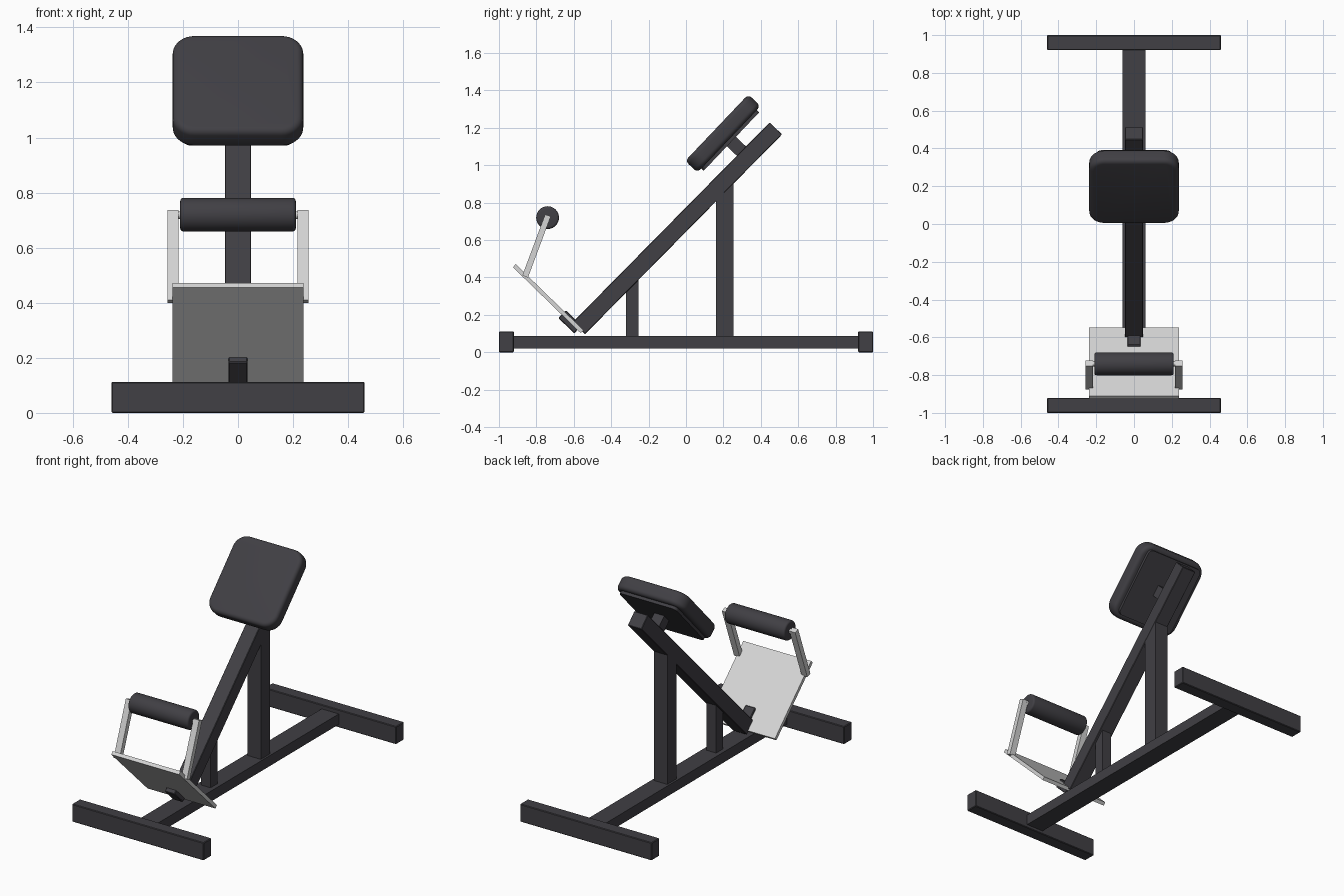
import bpy, bmesh, math
from mathutils import Matrix, Vector

if "Cube" in bpy.data.objects:
    bpy.data.objects.remove(bpy.data.objects["Cube"])


def material(name, rgb):
    m = bpy.data.materials.new(name)
    m.diffuse_color = (*rgb, 1)
    m.use_nodes = True
    m.node_tree.nodes["Principled BSDF"].inputs["Base Color"].default_value = m.diffuse_color
    return m


DARK = material("charcoal", (0.052, 0.050, 0.058))
STEEL = material("light steel", (0.66, 0.66, 0.66))


def finish(name, bm, mat, matrix, smooth=False):
    mesh = bpy.data.meshes.new(name)
    bm.to_mesh(mesh)
    bm.free()
    mesh.materials.append(mat)
    ob = bpy.data.objects.new(name, mesh)
    ob.matrix_world = matrix
    bpy.context.collection.objects.link(ob)
    if smooth:
        bpy.ops.object.select_all(action='DESELECT')
        ob.select_set(True)
        bpy.context.view_layer.objects.active = ob
        bpy.ops.object.shade_smooth_by_angle(angle=math.radians(40))
    return ob


def box(name, center, size, mat=DARK, tilt=0, corner=0, edge=0.004, segs=1):
    """Box tilted about x; corner rounds the local z edges, edge softens the rest."""
    bm = bmesh.new()
    bmesh.ops.create_cube(bm, size=1)
    bmesh.ops.scale(bm, vec=size, verts=bm.verts)
    if corner:
        upright = [e for e in bm.edges
                   if abs(e.verts[0].co.z - e.verts[1].co.z) > 1e-4]
        bmesh.ops.bevel(bm, geom=upright, offset=corner, segments=8,
                        profile=0.5, affect='EDGES')
    if edge:
        sharp = [e for e in bm.edges if e.calc_face_angle(0) > 0.8]
        bmesh.ops.bevel(bm, geom=sharp, offset=edge, segments=segs,
                        profile=0.5, affect='EDGES')
    m = Matrix.Translation(center) @ Matrix.Rotation(math.radians(tilt), 4, 'X')
    return finish(name, bm, mat, m, smooth=corner > 0)


def bar_x(name, center, radius, length, mat, edge=0, sides=32):
    """Round bar lying along x."""
    bm = bmesh.new()
    bmesh.ops.create_cone(bm, cap_ends=True, segments=sides, radius1=radius,
                          radius2=radius, depth=length)
    if edge:
        rim = [e for e in bm.edges if e.calc_face_angle(0) > 1]
        bmesh.ops.bevel(bm, geom=rim, offset=edge, segments=4,
                        profile=0.5, affect='EDGES')
    m = Matrix.Translation(center) @ Matrix.Rotation(math.pi / 2, 4, 'Y')
    return finish(name, bm, mat, m, smooth=True)


# Floor frame
for label, y in (("front", -0.96), ("rear", 0.96)):
    box(label + "_foot", (0, y, 0.056), (0.92, 0.08, 0.112))
box("base_beam", (0, 0, 0.053), (0.12, 1.86, 0.066), edge=0)

# Sloping beam and the posts that carry it (post tops end inside the beam)
box("sloping_beam", (0, -0.046, 0.663), (0.096, 1.50, 0.092), tilt=45.4, edge=0.003)
box("tall_post", (0, 0.207, 0.495), (0.094, 0.094, 0.83), edge=0)
box("short_post", (0, -0.287, 0.25), (0.066, 0.066, 0.34), edge=0)

# Cushion, backing board and mounting block, stacked along the cushion normal
PAD_TILT = 46.5
PAD = Vector((0, 0.197, 1.17))
a = math.radians(PAD_TILT)
BACK = Vector((0, math.sin(a), -math.cos(a)))
box("cushion", PAD, (0.474, 0.49, 0.09), tilt=PAD_TILT, corner=0.08,
    edge=0.024, segs=5)
box("backing_board", PAD + BACK * 0.052, (0.40, 0.43, 0.022), tilt=PAD_TILT,
    corner=0.03, edge=0)
box("mounting_block", PAD + BACK * 0.1, (0.07, 0.07, 0.1), tilt=PAD_TILT, edge=0)

# Foot plate and its bracket at the low end of the beam
box("foot_plate", (0, -0.737, 0.287), (0.474, 0.505, 0.022), STEEL, tilt=-44.2, edge=0)
box("plate_bracket", (0, -0.62, 0.163), (0.07, 0.118, 0.058), tilt=-44.2)

# Roller arms, axle and padded roller
low, high = Vector((0, -0.86, 0.405)), Vector((0, -0.738, 0.732))
reach = high - low
lean = -math.degrees(math.atan2(reach.y, reach.z))
for label, s in (("left", -1), ("right", 1)):
    mid = (low + high) / 2 + Vector((s * 0.236, 0, 0))
    box(label + "_roller_arm", mid, (0.04, 0.032, reach.length), STEEL,
        tilt=lean, edge=0)
bar_x("roller_axle", (0, -0.74, 0.718), 0.014, 0.45, STEEL, sides=16)
bar_x("roller", (0, -0.74, 0.72), 0.061, 0.42, DARK, edge=0.012)
